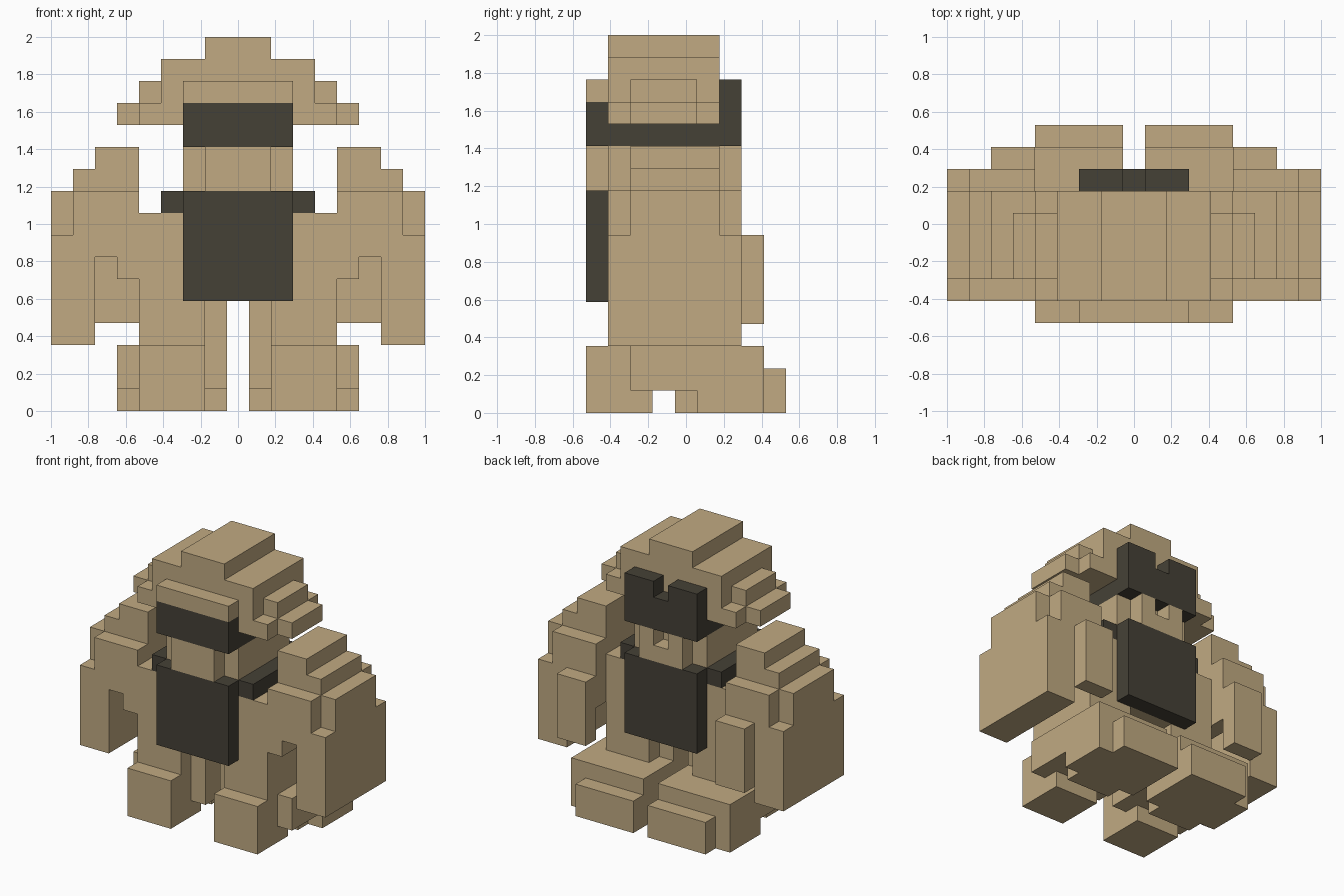
import bpy
import bmesh
from mathutils import Vector

UNIT = 2 / 17              # edge length of one block
WIDE, DEEP = 17, 9         # blocks across x and y

cube = bpy.data.objects.get("Cube")
if cube:
    bpy.data.objects.remove(cube, do_unlink=True)


def make_material(name, rgb):
    mat = bpy.data.materials.new(name)
    mat.use_nodes = True
    mat.diffuse_color = (*rgb, 1)
    mat.node_tree.nodes["Principled BSDF"].inputs["Base Color"].default_value = (*rgb, 1)
    return mat


tan = make_material("tan", (0.533, 0.402, 0.223))
dark = make_material("dark brown", (0.060, 0.053, 0.037))

cells = {}                 # block position -> name of the part that owns it
materials = {}


def part(name, mat, *boxes):
    """Fill boxes given as (x0, x1, y0, y1, z0, z1) in block units."""
    materials[name] = mat
    for x0, x1, y0, y1, z0, z1 in boxes:
        for x in range(x0, x1):
            for y in range(y0, y1):
                for z in range(z0, z1):
                    cells[x, y, z] = name


def pair(name, mat, *boxes):
    """Right part at -x and its mirror image at +x."""
    part("right_" + name, mat, *boxes)
    part("left_" + name, mat,
         *[(WIDE - b, WIDE - a, *rest) for a, b, *rest in boxes])


# Feet: arched sole, broad middle, narrow toe and heel
pair("foot", tan,
     (4, 7, 0, 3, 0, 1), (4, 7, 4, 8, 0, 1), (3, 8, 5, 8, 0, 1),
     (4, 7, 0, 8, 1, 3), (3, 8, 2, 8, 1, 3), (4, 8, 8, 9, 0, 2))

# Legs with a recessed inner column
pair("leg", tan, (4, 7, 1, 6, 3, 5), (7, 8, 2, 5, 3, 5))

# Body, belt and the two plates
part("torso", tan, (4, 13, 1, 6, 5, 9))
part("collar", dark, (5, 12, 1, 6, 9, 10))
part("chest_plate", dark, (6, 11, 0, 1, 5, 10))
part("back_plate", dark, (6, 11, 6, 7, 5, 10))

# Arms with stepped shoulders and a ridge behind the elbow
pair("arm", tan,
     (0, 2, 1, 7, 3, 8), (2, 3, 1, 7, 7, 8), (3, 4, 1, 7, 6, 8),
     (1, 4, 1, 7, 8, 10), (0, 1, 2, 6, 8, 10))
pair("shoulder", tan, (1, 4, 2, 6, 10, 11), (2, 4, 2, 6, 11, 12))
pair("elbow_ridge", tan, (2, 4, 7, 8, 4, 8))

# Neck with a chin in front and a notched nape
part("neck", tan,
     (6, 11, 1, 6, 10, 12), (7, 10, 0, 1, 10, 12),
     (7, 10, 6, 7, 10, 11), (7, 8, 6, 7, 11, 12), (9, 10, 6, 7, 11, 12))

# Head band: visor, sides and notched rear
part("visor", dark, (6, 11, 0, 1, 12, 14))
part("head_band", dark, (6, 11, 1, 6, 12, 13))
part("rear_band", dark,
     (6, 11, 6, 7, 12, 14), (6, 8, 6, 7, 14, 15), (9, 11, 6, 7, 14, 15))

# Stepped crown with a brow and side flaps
part("crown", tan, (5, 12, 1, 6, 13, 16), (7, 10, 1, 6, 16, 17))
part("brow", tan, (6, 11, 0, 1, 14, 15))
pair("side_flap", tan,
     (4, 5, 1, 6, 13, 14), (4, 5, 2, 5, 14, 15), (3, 4, 2, 5, 13, 14))


def build(name):
    """Skin the exposed sides of a part's blocks and merge flat areas."""
    bm = bmesh.new()
    for cell in [c for c, owner in cells.items() if owner == name]:
        centre = Vector(cell) + Vector((0.5, 0.5, 0.5))
        for axis in range(3):
            for sign in (-1, 1):
                normal = Vector((0, 0, 0))
                normal[axis] = sign
                if tuple(int(a + b) for a, b in zip(cell, normal)) in cells:
                    continue
                u = Vector((0, 0, 0))
                u[(axis + 1) % 3] = 0.5
                v = normal.cross(u)
                mid = centre + normal * 0.5
                corners = (mid - u - v, mid + u - v, mid + u + v, mid - u + v)
                bm.faces.new([bm.verts.new(
                    ((p.x - WIDE / 2) * UNIT, (p.y - DEEP / 2) * UNIT, p.z * UNIT))
                    for p in corners])
    bmesh.ops.remove_doubles(bm, verts=bm.verts[:], dist=0.001)
    bmesh.ops.dissolve_limit(bm, angle_limit=0.02,
                             verts=bm.verts[:], edges=bm.edges[:])
    mesh = bpy.data.meshes.new(name)
    bm.to_mesh(mesh)
    bm.free()
    mesh.materials.append(materials[name])
    bpy.context.scene.collection.objects.link(bpy.data.objects.new(name, mesh))


for part_name in materials:
    build(part_name)
